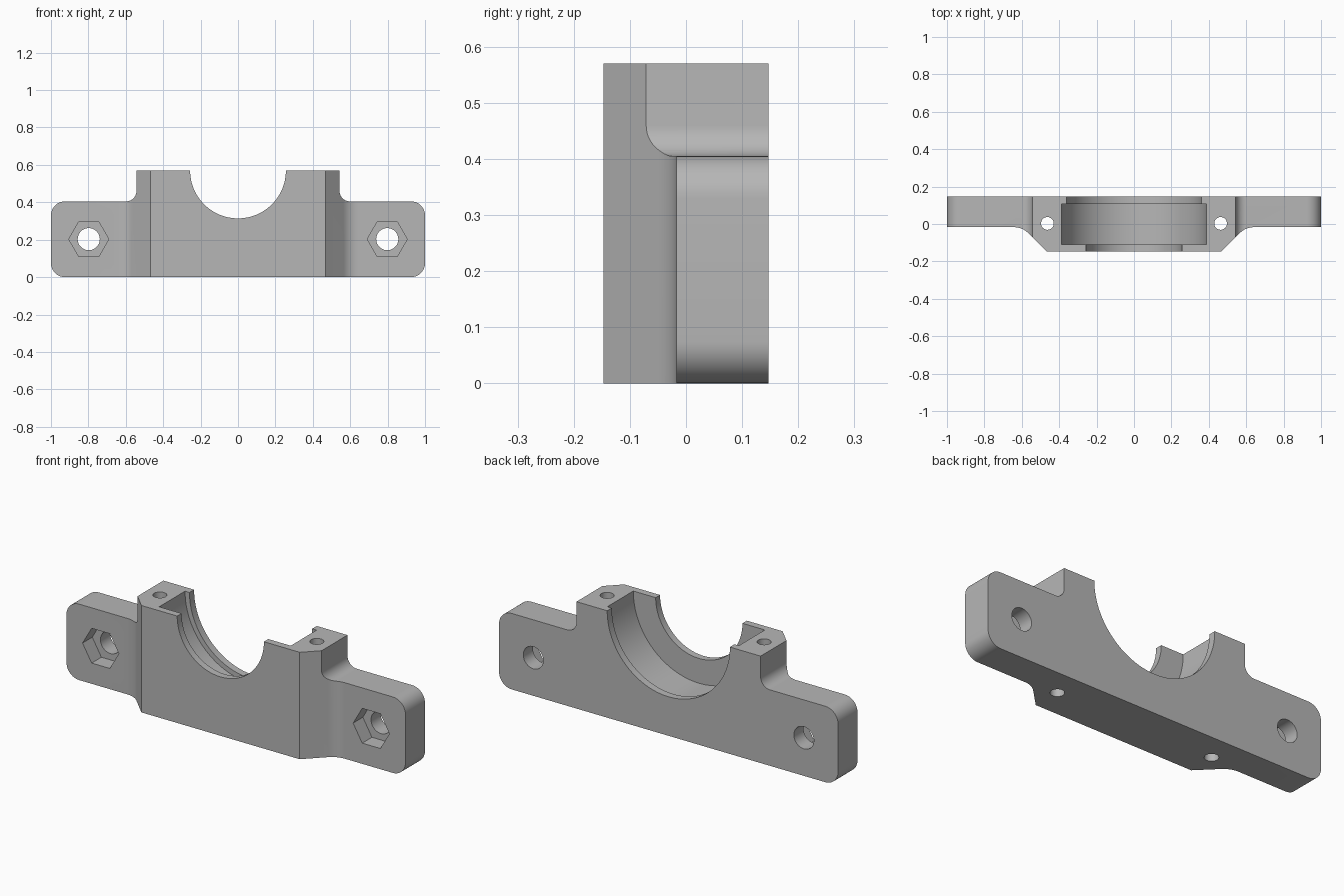
import bpy, bmesh
from math import tan, sin, cos, pi, radians
from mathutils import Vector, Matrix

if "Cube" in bpy.data.objects:
    bpy.data.objects.remove(bpy.data.objects["Cube"])

HEIGHT = 0.57      # split plane and bore axis
DEPTH = 0.147      # half depth
WING_FRONT = -0.017
BOLT_X, BOLT_Z = 0.798, 0.203

grey = bpy.data.materials.new("satin grey")
grey.use_nodes = True
colour = (0.47, 0.47, 0.47, 1)
grey.diffuse_color = colour
grey.node_tree.nodes["Principled BSDF"].inputs["Base Color"].default_value = colour


def rounded(corners, steps=12):
    """Replace every (x, y, radius) corner with an arc."""
    pts = []
    for i, (x, y, r) in enumerate(corners):
        p = Vector((x, y))
        if r == 0:
            pts.append(p)
            continue
        a = (Vector(corners[i - 1][:2]) - p).normalized()
        b = (Vector(corners[(i + 1) % len(corners)][:2]) - p).normalized()
        half = a.angle(b) / 2
        centre = p + (a + b).normalized() * r / sin(half)
        start = p + a * r / tan(half) - centre
        end = p + b * r / tan(half) - centre
        sweep = start.angle_signed(end)
        for k in range(steps + 1):
            t = -sweep * k / steps
            pts.append(centre + Vector((start.x * cos(t) - start.y * sin(t),
                                        start.x * sin(t) + start.y * cos(t))))
    return pts


def mirrored(half):
    return half + [(-x, y, r) for x, y, r in reversed(half)]


def finish(name, bm):
    bmesh.ops.recalc_face_normals(bm, faces=bm.faces)
    mesh = bpy.data.meshes.new(name)
    bm.to_mesh(mesh)
    bm.free()
    mesh.materials.append(grey)
    obj = bpy.data.objects.new(name, mesh)
    bpy.context.collection.objects.link(obj)
    return obj


def prism(name, pts, axis, lo, hi):
    """Extrude an outline along y (x, z outline) or z (x, y outline)."""
    bm = bmesh.new()
    place = (lambda p: (p.x, lo, p.y)) if axis == "y" else (lambda p: (p.x, p.y, lo))
    face = bm.faces.new([bm.verts.new(place(p)) for p in pts])
    ext = bmesh.ops.extrude_face_region(bm, geom=[face])
    move = Vector((0, hi - lo, 0)) if axis == "y" else Vector((0, 0, hi - lo))
    bmesh.ops.translate(bm, vec=move,
                        verts=[v for v in ext["geom"] if isinstance(v, bmesh.types.BMVert)])
    return finish(name, bm)


def circle(cx, cy, r, n):
    return [Vector((cx + r * cos(2 * pi * k / n), cy + r * sin(2 * pi * k / n)))
            for k in range(n)]


def combine(target, cutter, operation="DIFFERENCE"):
    mod = target.modifiers.new(cutter.name, "BOOLEAN")
    mod.operation, mod.solver, mod.object = operation, "EXACT", cutter
    bpy.context.view_layer.objects.active = target
    bpy.ops.object.modifier_apply(modifier=mod.name)
    bpy.data.objects.remove(cutter)


# Body: front outline crossed with the plan outline
front = mirrored([(1, 0, 0.075), (1, 0.405, 0.075),
                  (0.543, 0.405, 0.055), (0.543, HEIGHT, 0)])
plan = mirrored([(0.467, -DEPTH, 0), (0.597, WING_FRONT, 0.11),
                 (1.2, WING_FRONT, 0), (1.2, DEPTH, 0)])
body = prism("bearing_block", rounded(front), "y", -0.3, 0.3)
combine(body, prism("plan_outline", rounded(plan), "z", -0.2, 0.8), "INTERSECT")

# Bore: narrow front lip, wide bearing groove, slightly narrower back lip
for name, r, lo, hi in (("front_lip_bore", 0.256, -0.3, 0.05),
                        ("bearing_groove", 0.388, -0.11, 0.108),
                        ("back_lip_bore", 0.362, 0.0, 0.3)):
    combine(body, prism(name, circle(0, HEIGHT, r, 128), "y", lo, hi))

# Wing bolt holes with hexagonal nut pockets, and vertical clamp screw holes
for side in (-1, 1):
    combine(body, prism("bolt_hole", circle(side * BOLT_X, BOLT_Z, 0.059, 48), "y", -0.3, 0.3))
    combine(body, prism("nut_pocket", circle(side * BOLT_X, BOLT_Z, 0.107, 6), "y", -0.3, 0.065))
    combine(body, prism("clamp_hole", circle(side * 0.463, 0.003, 0.034, 48), "z", -0.2, 0.8))

# Smooth curved walls, crisp edges
bpy.ops.object.select_all(action="DESELECT")
body.select_set(True)
bpy.context.view_layer.objects.active = body
bpy.ops.object.shade_smooth_by_angle(angle=radians(25))
